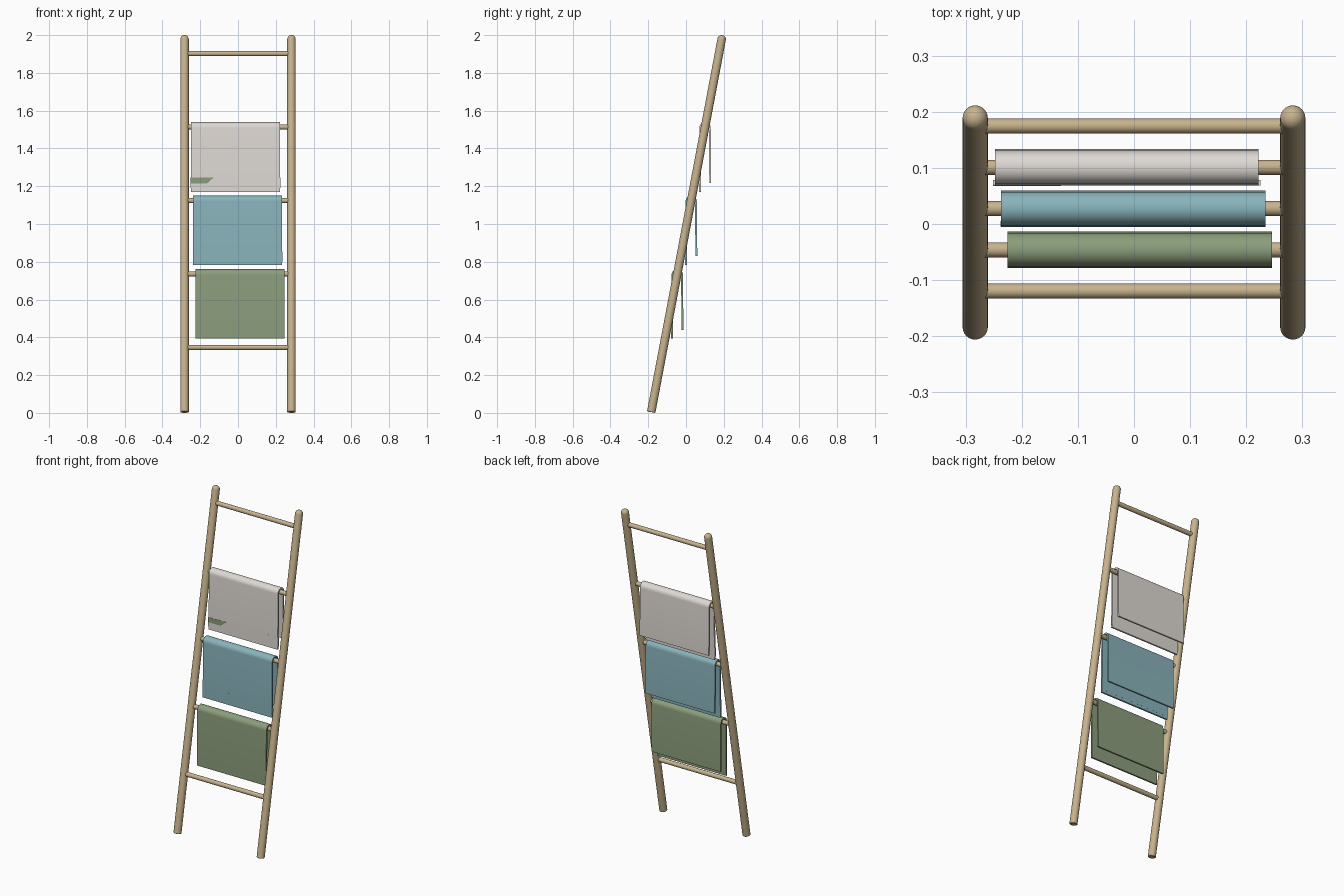
import bpy, bmesh, math
from mathutils import Vector, Matrix

if "Cube" in bpy.data.objects:
    bpy.data.objects.remove(bpy.data.objects["Cube"])


def mat(name, rgb):
    m = bpy.data.materials.new(name)
    m.diffuse_color = (*rgb, 1)
    m.use_nodes = True
    m.node_tree.nodes["Principled BSDF"].inputs["Base Color"].default_value = m.diffuse_color
    return m


WOOD = mat("pale wood", (0.57, 0.45, 0.27))
WHITE = mat("off white cloth", (0.73, 0.69, 0.65))
BLUE = mat("dusty blue cloth", (0.25, 0.45, 0.50))
GREEN = mat("sage green cloth", (0.26, 0.34, 0.20))

SLOPE = 0.189            # lean of the ladder, y per z


def lean_y(z):
    return -0.185 + SLOPE * z


def finish(name, bm, material, smooth=True):
    bmesh.ops.recalc_face_normals(bm, faces=bm.faces)
    me = bpy.data.meshes.new(name)
    bm.to_mesh(me)
    bm.free()
    me.materials.append(material)
    ob = bpy.data.objects.new(name, me)
    bpy.context.collection.objects.link(ob)
    if smooth:
        bpy.ops.object.select_all(action='DESELECT')
        ob.select_set(True)
        bpy.context.view_layer.objects.active = ob
        bpy.ops.object.shade_smooth_by_angle(angle=math.radians(40))
    return ob


def lathe(name, profile, matrix, material, sides=24):
    """Spin an (r, z) profile around z, then place it."""
    bm = bmesh.new()
    verts = [bm.verts.new((r, 0, z)) for r, z in profile]
    edges = [bm.edges.new(p) for p in zip(verts, verts[1:])]
    bmesh.ops.spin(bm, geom=verts + edges, cent=(0, 0, 0), axis=(0, 0, 1),
                   angle=2 * math.pi, steps=sides)
    bmesh.ops.remove_doubles(bm, verts=bm.verts, dist=1e-5)
    bmesh.ops.transform(bm, matrix=matrix, verts=bm.verts)
    return finish(name, bm, material)


def box(name, lo, hi, material):
    bm = bmesh.new()
    bmesh.ops.create_cube(bm, size=1)
    lo, hi = Vector(lo), Vector(hi)
    for v in bm.verts:
        v.co = (lo + hi) / 2 + v.co * (hi - lo)
    return finish(name, bm, material, False)


# Leaning side rails with domed tops
R = 0.0225
bottom = Vector((0, lean_y(0.004), 0.004))
dome = Vector((0, lean_y(1.978), 1.978))
length = (dome - bottom).length
rail_profile = [(0, 0), (R - 0.002, 0), (R, 0.002)] + [
    (R * math.cos(a), length + R * math.sin(a))
    for a in [i * math.pi / 16 for i in range(8)]] + [(0, length + R)]
tilt = Matrix.Rotation(-math.atan(SLOPE), 4, 'X')
for side, x in (("left", -0.283), ("right", 0.283)):
    lathe(side + "_rail", rail_profile,
          Matrix.Translation(bottom + Vector((x, 0, 0))) @ tilt, WOOD)

# Rungs
for i in range(5):
    z = 0.346 + i * 0.389
    lathe(f"rung_{i + 1}", [(0, -0.275), (0.0135, -0.275), (0.0135, 0.275), (0, 0.275)],
          Matrix.Translation((0, lean_y(z), z)) @ Matrix.Rotation(math.pi / 2, 4, 'Y'), WOOD)


# Towels: a folded sheet draped over a rung, front side longer
def towel(name, x0, x1, rung_z, front_z, back_z, material):
    cy, cz, t = lean_y(rung_z), rung_z - 0.004, 0.010

    def path(r, flare):
        arc = [(cy - r * math.cos(a), cz + r * math.sin(a))
               for a in [i * math.pi / 14 for i in range(15)]]
        return [(cy - r - flare, front_z)] + arc + [(cy + r + flare, back_z)]

    outline = path(0.030, 0.0025) + path(0.030 - t, 0.0025)[::-1]
    n = len(outline) // 2
    bm = bmesh.new()
    rings = [[bm.verts.new((x, y, z)) for y, z in outline] for x in (x0, x1)]
    m = 2 * n
    for i in range(m):
        j = (i + 1) % m
        bm.faces.new((rings[0][i], rings[0][j], rings[1][j], rings[1][i]))
    for ring in rings:          # side edges as quad strips
        for i in range(n - 1):
            bm.faces.new((ring[i], ring[i + 1], ring[m - 2 - i], ring[m - 1 - i]))
    finish(name, bm, material)
    return cy


cy = towel("white_towel", -0.248, 0.222, 1.513, 1.170, 1.217, WHITE)
box("white_towel_hem", (-0.251, cy - 0.0320, 1.19), (0.225, cy - 0.0225, 1.245), WHITE)

# Sliver of green stripe showing at the front corner of the white towel
bm = bmesh.new()
corner = [(-0.251, 1.214), (-0.165, 1.214), (-0.13, 1.245), (-0.251, 1.245)]
face = bm.faces.new([bm.verts.new((x, cy - 0.0330, z)) for x, z in corner])
ext = bmesh.ops.extrude_face_region(bm, geom=[face])
for v in ext["geom"]:
    if isinstance(v, bmesh.types.BMVert):
        v.co.y += 0.002
finish("green_stripe", bm, GREEN, False)

cy = towel("blue_towel", -0.237, 0.234, 1.124, 0.783, 0.830, BLUE)
box("blue_towel_hem", (-0.2375, cy - 0.0320, 0.80), (0.2345, cy - 0.0220, 0.855), BLUE)
towel("green_towel", -0.225, 0.246, 0.735, 0.395, 0.440, GREEN)
